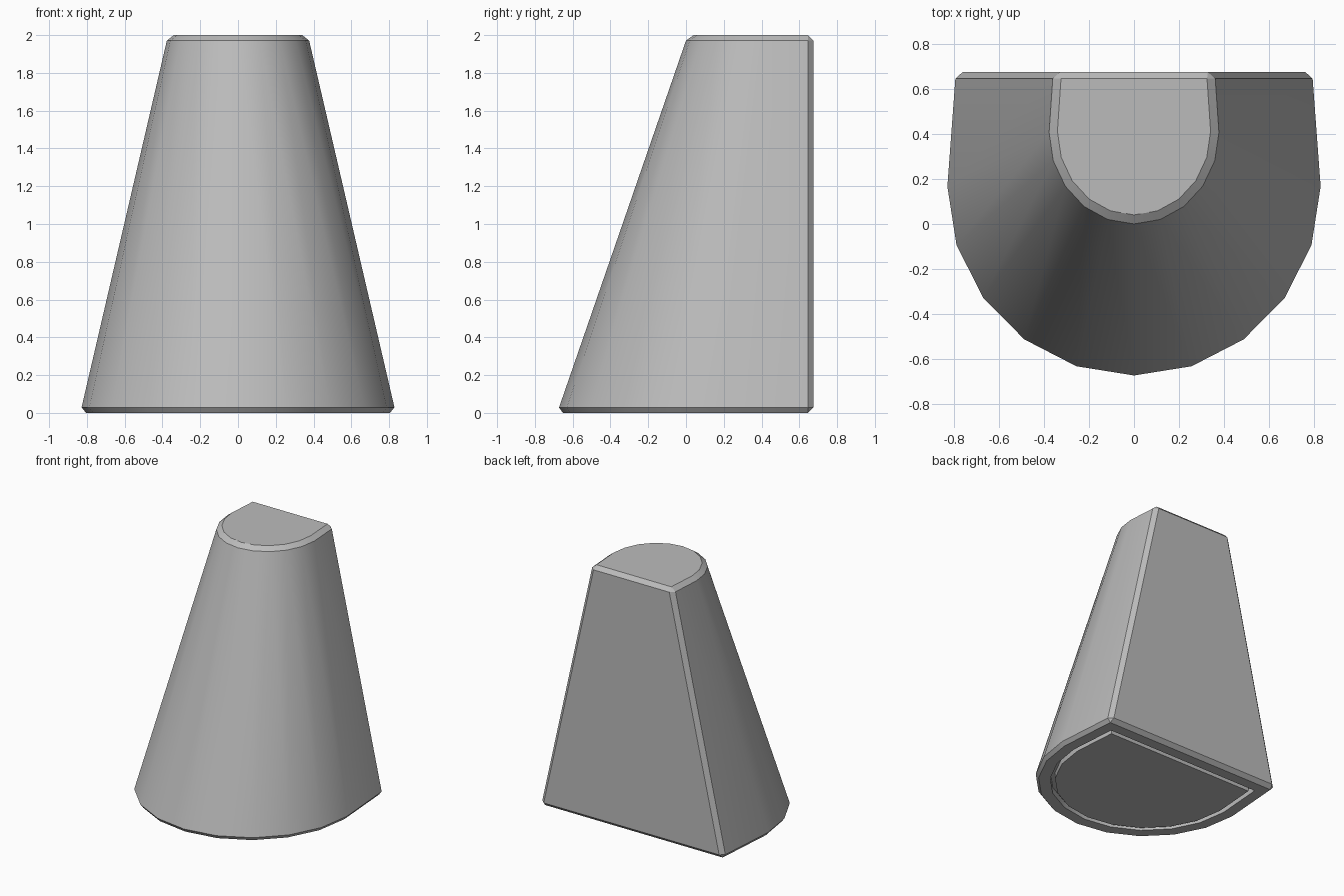
import bpy, bmesh, math

cube = bpy.data.objects.get("Cube")
if cube:
    bpy.data.objects.remove(cube)

BACK = 0.675

grey = bpy.data.materials.new("plain_grey")
grey.use_nodes = True
grey.diffuse_color = (0.5, 0.5, 0.5, 1)
grey.node_tree.nodes["Principled BSDF"].inputs["Base Color"].default_value = (0.5, 0.5, 0.5, 1)


def d_section(bm, z, rx, front, centre, back_half):
    """Half-round front in 18 degree steps, closed by a flat back."""
    pts = [(back_half, BACK)]
    for i in range(11):
        a = math.pi * i / 10
        pts.append((rx * math.cos(a), centre - (centre - front) * math.sin(a)))
    pts.append((-back_half, BACK))
    return [bm.verts.new((x, y, z)) for x, y in pts]


# Tapered body with a flat back
bm = bmesh.new()
base = d_section(bm, 0, 0.835, -0.682, 0.163, 0.797)
top = d_section(bm, 2, 0.37, 0.01, 0.41, 0.352)
bm.faces.new(base)
bm.faces.new(top)
for i in range(len(base)):
    j = (i + 1) % len(base)
    bm.faces.new((base[i], base[j], top[j], top[i]))
bmesh.ops.recalc_face_normals(bm, faces=bm.faces)

# Chamfer every hard edge
hard = [e for e in bm.edges if e.calc_face_angle() > math.radians(35)]
bmesh.ops.bevel(bm, geom=hard, offset=0.03, offset_type='OFFSET',
                segments=1, profile=0.5, affect='EDGES')

# Narrow groove around a flush plug in the underside
bm.normal_update()
underside = min(bm.faces, key=lambda f: f.calc_center_median().z)
for thickness, depth in ((0.085, 0), (0, -0.05), (0.035, 0), (0, 0.05)):
    bmesh.ops.inset_individual(bm, faces=[underside], thickness=thickness,
                               depth=depth, use_even_offset=True)

mesh = bpy.data.meshes.new("tapered_body")
bm.to_mesh(mesh)
bm.free()
mesh.materials.append(grey)
body = bpy.data.objects.new("tapered_body", mesh)
bpy.context.collection.objects.link(body)

bpy.context.view_layer.objects.active = body
body.select_set(True)
bpy.ops.object.shade_smooth_by_angle(angle=math.radians(30))
